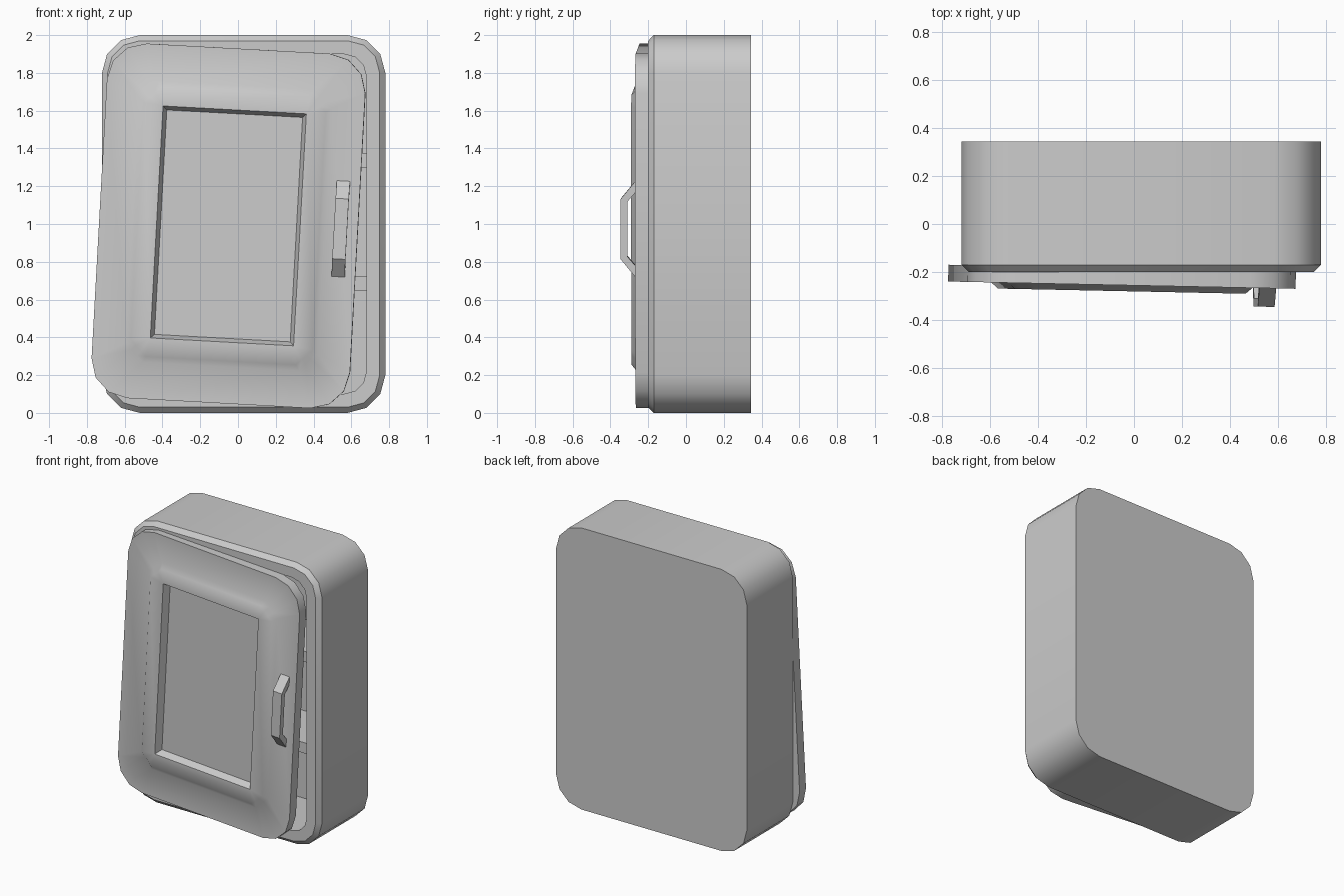
import bpy, bmesh
from math import cos, sin, pi, radians
from mathutils import Matrix, Vector

cube = bpy.data.objects.get("Cube")
if cube:
    bpy.data.objects.remove(cube, do_unlink=True)

grey = bpy.data.materials.new("plain grey")
grey.use_nodes = True
colour = (0.6, 0.6, 0.6, 1)
grey.diffuse_color = colour
grey.node_tree.nodes["Principled BSDF"].inputs["Base Color"].default_value = colour


def ring(w, h, r, y, style="round", segs=3):
    """Rectangle in the xz plane with rounded or chamfered corners."""
    pts = []
    for i, (sx, sz) in enumerate([(1, 1), (-1, 1), (-1, -1), (1, -1)]):
        cx, cz = sx * (w / 2 - r), sz * (h / 2 - r)
        a, b = i * pi / 2, (i + 1) * pi / 2
        for k in range(segs + 1):
            t = k / segs
            if style == "round":
                dx, dz = cos(a + (b - a) * t), sin(a + (b - a) * t)
            else:
                dx = cos(a) * (1 - t) + cos(b) * t
                dz = sin(a) * (1 - t) + sin(b) * t
            pts.append(Vector((cx + r * dx, y, cz + r * dz)))
    return pts


def finish(name, bm, matrix):
    bmesh.ops.remove_doubles(bm, verts=bm.verts, dist=0.0001)
    bmesh.ops.recalc_face_normals(bm, faces=bm.faces)
    mesh = bpy.data.meshes.new(name)
    bm.to_mesh(mesh)
    bm.free()
    mesh.materials.append(grey)
    obj = bpy.data.objects.new(name, mesh)
    obj.matrix_world = matrix
    bpy.context.collection.objects.link(obj)
    bpy.ops.object.select_all(action="DESELECT")
    obj.select_set(True)
    bpy.context.view_layer.objects.active = obj
    bpy.ops.object.shade_smooth_by_angle(angle=radians(38))
    return obj


def loft(name, rings, matrix):
    """Skin successive rings and cap both ends."""
    bm = bmesh.new()
    loops = [[bm.verts.new(p) for p in r] for r in rings]
    n = len(loops[0])
    for a, b in zip(loops, loops[1:]):
        for i in range(n):
            j = (i + 1) % n
            bm.faces.new((a[i], a[j], b[j], b[i]))
    bm.faces.new(loops[0])
    bm.faces.new(loops[-1])
    return finish(name, bm, matrix)


# Hollow cabinet with bevelled front rim
body_at = Matrix.Translation((0.03, 0, 1))
loft("cabinet_body", [
    ring(1.5, 2, 0.2, 0.345),
    ring(1.5, 2, 0.2, -0.17),
    ring(1.44, 1.94, 0.17, -0.2),
    ring(1.3, 1.8, 0.12, -0.2),
    ring(1.3, 1.8, 0.12, 0.25),
], body_at)

# Two shelves inside
for name, z in (("lower_shelf", 0.685), ("upper_shelf", 1.335)):
    bm = bmesh.new()
    bmesh.ops.create_cube(bm, size=1)
    bmesh.ops.scale(bm, vec=(1.32, 0.41, 0.075), verts=bm.verts)
    finish(name, bm, Matrix.Translation((0.03, 0.055, z)))

# Crooked door with a raised frame and recessed centre
door_at = (Matrix.Translation((-0.05, -0.22, 0.99))
           @ Matrix.Rotation(radians(-1.2), 4, "Z")
           @ Matrix.Rotation(radians(3.15), 4, "Y"))
loft("door", [
    ring(1.37, 1.88, 0.2, 0.035),
    ring(1.37, 1.88, 0.2, -0.035),
    ring(1.02, 1.49, 0.095, -0.035, "chamfer"),
    ring(0.965, 1.43, 0.085, -0.06, "chamfer"),
    ring(0.76, 1.23, 0, -0.06),
    ring(0.72, 1.19, 0, -0.01),
], door_at)

# Bracket handle: mirrored profile extruded sideways
outer = [(-0.03, 0.26), (-0.1125, 0.16)]
inner = [(-0.0775, 0.145), (-0.03, 0.2)]
profile = outer + [(y, -z) for y, z in reversed(outer)]
profile += [(y, -z) for y, z in reversed(inner)] + inner
bm = bmesh.new()
face = bm.faces.new([bm.verts.new((0.56, y, z + 0.017)) for y, z in profile])
side = bmesh.ops.extrude_face_region(bm, geom=[face])["geom"]
bmesh.ops.translate(bm, vec=(0.07, 0, 0),
                    verts=[v for v in side if isinstance(v, bmesh.types.BMVert)])
finish("door_handle", bm, door_at)
